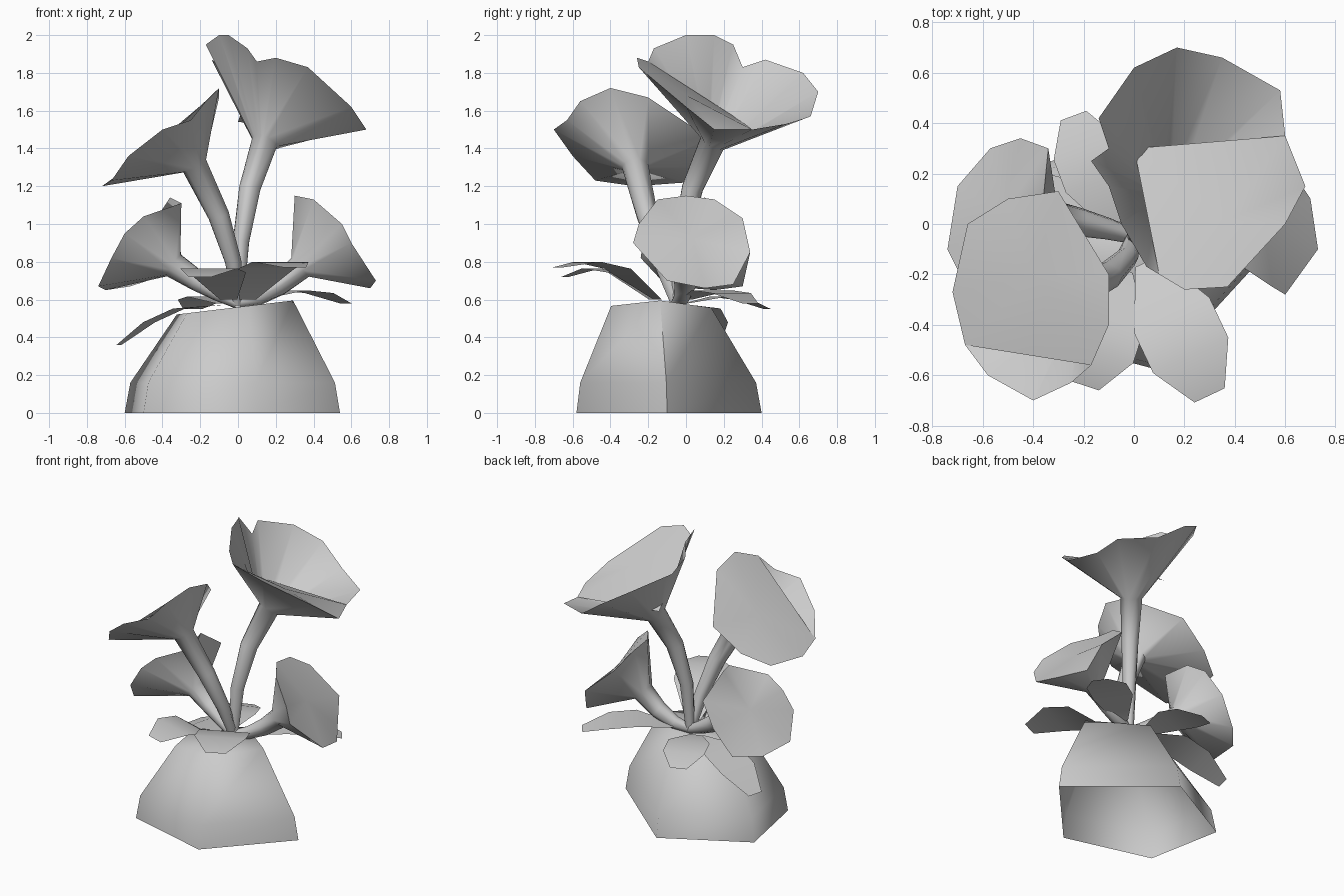
import bpy, math
from mathutils import Vector

if "Cube" in bpy.data.objects:
    bpy.data.objects.remove(bpy.data.objects["Cube"], do_unlink=True)

shade = 0.6
grey = bpy.data.materials.new("plain grey")
grey.use_nodes = True
grey.diffuse_color = (shade, shade, shade, 1)
grey.node_tree.nodes["Principled BSDF"].inputs["Base Color"].default_value = grey.diffuse_color


def make_object(name, verts, faces, angle):
    mesh = bpy.data.meshes.new(name)
    mesh.from_pydata([tuple(v) for v in verts], [], faces)
    mesh.materials.append(grey)
    obj = bpy.data.objects.new(name, mesh)
    bpy.context.collection.objects.link(obj)
    bpy.ops.object.select_all(action="DESELECT")
    obj.select_set(True)
    bpy.context.view_layer.objects.active = obj
    bpy.ops.object.shade_smooth_by_angle(angle=math.radians(angle))
    return obj


def bridge(rows, count):
    """Quads joining consecutive closed rings that have count points each."""
    return [(r * count + i, r * count + (i + 1) % count,
             (r + 1) * count + (i + 1) % count, (r + 1) * count + i)
            for r in range(rows - 1) for i in range(count)]


# Mound: an uneven five-sided shell, open below, tapered to a tilted top
def make_mound(outline, centre, levels):
    centre = Vector(centre)
    verts = []
    for height, scale, tilt in levels:
        for corner in outline:
            flat = centre + (Vector(corner) - centre) * scale
            verts.append((flat.x, flat.y, height + tilt * flat.x))
    n = len(outline)
    top = tuple(range(len(verts) - n, len(verts)))
    make_object("mound", verts, bridge(len(levels), n) + [top], 85)


make_mound([(0.1, -0.58), (0.54, -0.1), (-0.05, 0.4), (-0.6, 0.1), (-0.5, -0.42)],
           (0, -0.18), [(0, 1, 0), (0.16, 0.95, 0), (0.56, 0.54, 0.12)])


# Flower: a curved stem that flares into a petal rim, with a folded face inside.
# The first face_points of the rim, and the fold points, border that face.
root = Vector((0, -0.05, 0.58))


def make_flower(name, bend, throat, rim, face_points, fold=()):
    bend, throat = Vector(bend), Vector(throat)
    rim = [Vector(p) for p in rim]
    fold = [Vector(p) for p in fold]
    n = len(rim)
    verts = []
    steps = 4
    for k in range(steps):
        t = k / (steps - 1)
        start, end = root.lerp(bend, t), bend.lerp(throat, t)
        axis = (end - start).normalized()
        for p in rim:
            out = p - throat
            out -= axis * out.dot(axis)
            verts.append(start.lerp(end, t) + out.normalized() * (0.03 + 0.04 * t))
    faces = bridge(steps + 1, n)
    border = list(range(len(verts), len(verts) + face_points))
    verts += rim
    border += range(len(verts), len(verts) + len(fold))
    verts += fold
    hub = sum((verts[i] for i in border), Vector()) / len(border)
    faces += [(border[i - 1], border[i], len(verts)) for i in range(len(border))]
    make_object(name, verts + [hub], faces, 70)


make_flower("tall_flower", (0, -0.05, 1.1), (0.14, 0.14, 1.43),
            [(0.1, -0.2, 1.86), (0.2, -0.26, 1.88), (0.37, -0.25, 1.83), (0.6, 0, 1.62),
             (0.68, 0.15, 1.5), (0.6, 0.35, 1.5),
             (0.58, 0.53, 1.53), (0.35, 0.66, 1.57), (0.17, 0.7, 1.7), (0, 0.62, 1.8),
             (-0.14, 0.42, 1.87), (-0.1, 0.3, 1.83), (-0.17, 0.25, 1.95),
             (-0.1, 0.15, 2), (-0.05, 0, 2), (0.05, -0.17, 1.93)],
            6, [(0, 0.3, 1.54)])

make_flower("leaning_flower", (0, -0.18, 0.9), (-0.23, -0.27, 1.31),
            [(-0.67, -0.48, 1.23), (-0.72, -0.27, 1.2), (-0.66, 0, 1.22), (-0.5, 0.1, 1.3),
             (-0.3, 0.13, 1.45), (-0.1, -0.2, 1.67), (-0.1, -0.4, 1.72), (-0.17, -0.56, 1.65),
             (-0.25, -0.63, 1.55), (-0.4, -0.7, 1.5), (-0.58, -0.6, 1.36)], 8)

make_flower("low_left_side_flower", (0.15, 0, 0.6), (0.33, 0, 0.77),
            [(0.3, 0, 1.15), (0.4, -0.15, 1.13), (0.55, -0.25, 1), (0.6, -0.28, 0.9),
             (0.73, -0.1, 0.7), (0.7, 0.1, 0.66), (0.6, 0.25, 0.68), (0.55, 0.34, 0.85),
             (0.35, 0.3, 1.03), (0.3, 0.15, 1.13)], 10)

make_flower("low_right_side_flower", (-0.15, 0, 0.65), (-0.34, 0.03, 0.78),
            [(-0.36, 0.1, 1.14), (-0.34, 0.3, 1), (-0.45, 0.34, 0.85), (-0.57, 0.3, 0.67),
             (-0.7, 0.15, 0.65), (-0.74, -0.1, 0.67), (-0.67, -0.24, 0.82),
             (-0.6, -0.22, 0.95), (-0.5, -0.2, 1.04), (-0.3, -0.05, 1.11)], 10)


# Leaves: thin arched blades, narrow at the base and blunt at the tip
def make_leaf(name, base, tip, arch, width):
    base, tip = Vector(base), Vector(tip)
    up = Vector((0, 0, 1))
    side = (tip - base).cross(up).normalized()
    verts = []
    for t, share in ((0, 0.3), (0.4, 1), (0.7, 1), (1, 0.4)):
        middle = base.lerp(tip, t) + up * arch * math.sin(math.pi * t)
        reach = side * width * share / 2
        verts += [middle - reach, middle + reach]
    faces = [(k, k + 1, k + 3, k + 2) for k in (0, 2, 4)]
    make_object(name, verts, faces, 50)


make_leaf("front_left_leaf", (0.05, -0.15, 0.6), (0.3, -0.68, 0.77), 0.1, 0.33)
make_leaf("front_right_leaf", (-0.05, -0.18, 0.6), (-0.2, -0.64, 0.72), 0.1, 0.32)
make_leaf("left_leaf", (0.1, 0, 0.6), (0.57, 0.34, 0.58), 0.06, 0.26)
make_leaf("right_leaf", (-0.1, 0, 0.57), (-0.63, 0.13, 0.36), 0.07, 0.27)
make_leaf("back_leaf", (-0.08, 0, 0.58), (-0.24, 0.43, 0.55), 0.05, 0.27)
